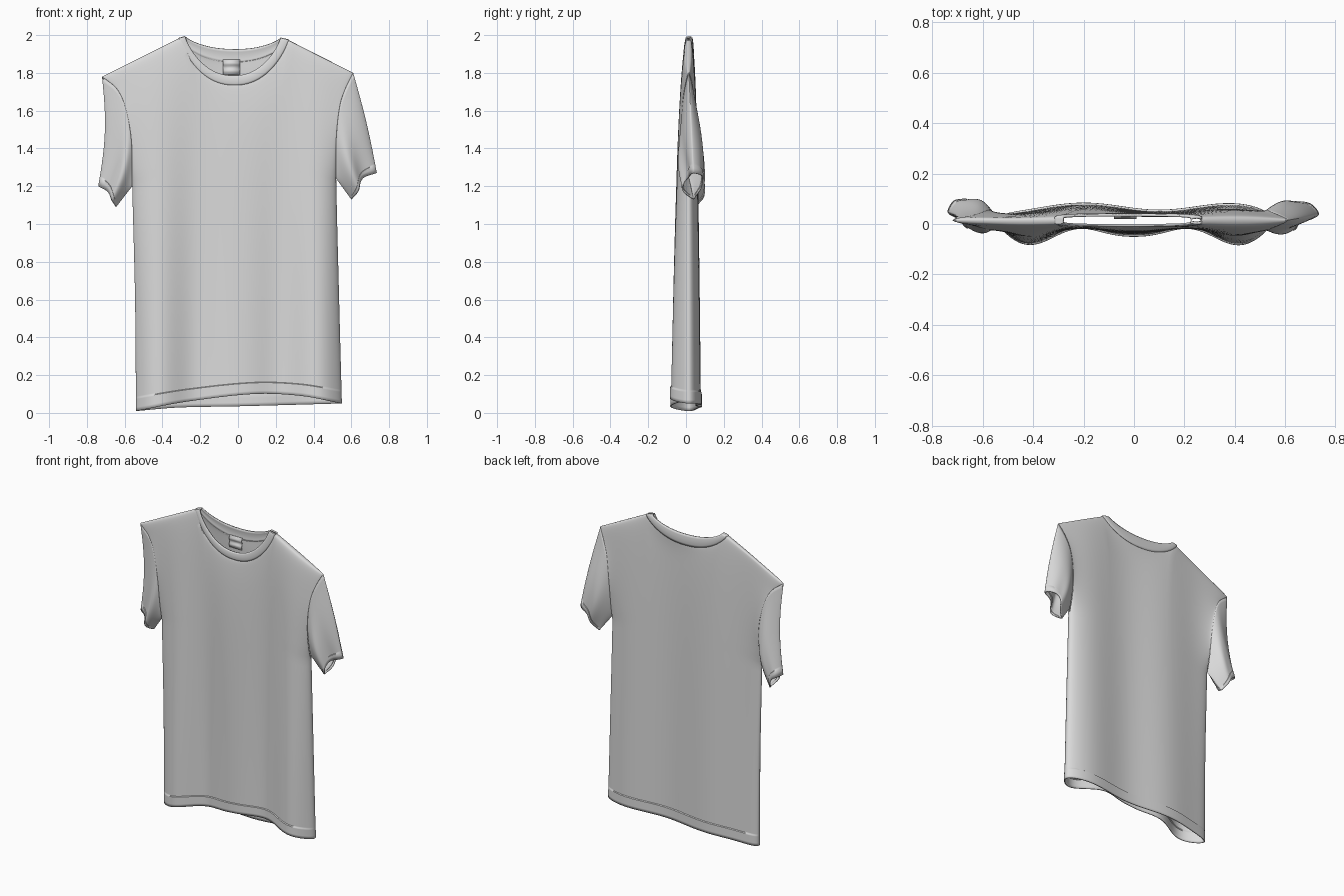
import bpy, bmesh, math

if "Cube" in bpy.data.objects:
    bpy.data.objects.remove(bpy.data.objects["Cube"], do_unlink=True)

cloth = bpy.data.materials.new("light_grey_cloth")
cloth.use_nodes = True
GREY = (0.7, 0.7, 0.7, 1)
cloth.diffuse_color = GREY
cloth.node_tree.nodes["Principled BSDF"].inputs["Base Color"].default_value = GREY

MID = 0.015            # depth of the side seams


def lerp(a, b, t):
    return a + (b - a) * t


def curve(points, t):
    """Smooth curve value at t through (t, value) points."""
    t = min(max(t, points[0][0]), points[-1][0])
    i = 0
    while i < len(points) - 2 and t > points[i + 1][0]:
        i += 1
    (t1, v1), (t2, v2) = points[i], points[i + 1]
    slope = (v2 - v1) / (t2 - t1)

    def tangent(k):
        if k == 0 or k == len(points) - 1:
            return slope
        (ta, va), (tb, vb) = points[k - 1], points[k + 1]
        return (vb - va) / (tb - ta)
    d, k = t2 - t1, (t - t1) / (t2 - t1)
    return ((2*k**3 - 3*k*k + 1) * v1 + (k**3 - 2*k*k + k) * d * tangent(i)
            + (3*k*k - 2*k**3) * v2 + (k**3 - k*k) * d * tangent(i + 1))


def make(name, grids, thickness):
    """Join grids of points into one welded, smooth cloth object."""
    bm = bmesh.new()
    for grid in grids:
        rows = [[bm.verts.new(p) for p in row] for row in grid]
        for a, b in zip(rows, rows[1:]):
            for j in range(len(a) - 1):
                bm.faces.new((a[j], a[j + 1], b[j + 1], b[j]))
    bmesh.ops.remove_doubles(bm, verts=bm.verts, dist=0.0004)
    bmesh.ops.recalc_face_normals(bm, faces=bm.faces)
    mesh = bpy.data.meshes.new(name)
    bm.to_mesh(mesh)
    bm.free()
    mesh.materials.append(cloth)
    ob = bpy.data.objects.new(name, mesh)
    bpy.context.collection.objects.link(ob)
    bpy.ops.object.select_all(action="DESELECT")
    ob.select_set(True)
    bpy.context.view_layer.objects.active = ob
    bpy.ops.object.shade_smooth_by_angle(angle=math.radians(50))
    solid = ob.modifiers.new("thickness", "SOLIDIFY")
    solid.thickness = thickness
    solid.offset = -1
    return ob


# Outline: side and armhole seams as x over height
RIGHT = [(0, -0.54), (0.6, -0.545), (1.2, -0.56), (1.45, -0.565),
         (1.63, -0.6), (1.72, -0.645), (1.78, -0.72)]
LEFT = [(0, 0.55), (0.6, 0.535), (1.24, 0.52), (1.45, 0.52),
        (1.63, 0.54), (1.72, 0.57), (1.8, 0.61)]
HEM_FRONT = [(-1, 0.01), (-0.5, 0.06), (0.15, 0.1), (0.6, 0.09), (1, 0.05)]
HEM_BACK = [(-1, 0.01), (-0.6, 0.028), (0, 0.035), (1, 0.05)]
NECK_R, NECK_L = -0.31, 0.265


def scoop(n):
    return max(0, 1 - abs(n) ** 2.2) ** 0.8


def neck_n(x):
    return lerp(-1, 1, (x - NECK_R) / (NECK_L - NECK_R))


def top_z(x, front):
    if x <= NECK_R:
        return lerp(1.78, 1.985, (x + 0.72) / (NECK_R + 0.72))
    if x >= NECK_L:
        return lerp(1.975, 1.8, (x - NECK_L) / (0.61 - NECK_L))
    n = neck_n(x)
    return lerp(1.985, 1.975, (n + 1) / 2) - (0.24 if front else 0.12) * scoop(n)


def armhole_half(v):
    """Half opening of the side seam: closed below the underarm."""
    t = (v - 0.68) / 0.32
    return 0.04 * max(0, math.sin(math.pi * t)) ** 0.7 if 0 < t < 1 else 0


def panel_point(u, v, front):
    top = lerp(1.78, 1.8, (u + 1) / 2)
    side = v * top
    x = lerp(curve(RIGHT, v * 1.78), curve(LEFT, v * 1.8), (u + 1) / 2)
    top_x = lerp(-0.72, 0.61, (u + 1) / 2)
    z = (side + (top_z(top_x, front) - top) * v ** 3
         + curve(HEM_FRONT if front else HEM_BACK, u) * (1 - v) ** 3)
    # Long soft folds running down the cloth
    if front:
        depth = (0.065 + 0.035 * math.cos(math.tau * x / 0.43)
                 - 0.04 * math.exp(-(x / 0.12) ** 2))
        depth = lerp(depth, 0.075, v * v * 0.8)
    else:
        depth = 0.05 + 0.014 * math.cos(math.tau * (x + 0.2) / 0.6)
    edge = armhole_half(v)
    round_off = math.sqrt(max(0, 1 - abs(u) ** 8))
    half = edge + (depth * (1 - v) ** 0.25 - edge) * round_off
    n = neck_n(top_x)
    if abs(n) < 1:
        half = math.hypot(half, 0.02 * (1 - n * n) ** 0.15 * v ** 20)
    if side < 0.071:                       # raised hem band
        half += 0.006 * round_off
    return (x, MID - half if front else MID + half, z)


# Body: front and back panels
cols = [math.sin(math.pi / 2 * (i / 40 - 1)) for i in range(81)]
for neck_x in (NECK_R, NECK_L):
    u = (neck_x + 0.055) / 0.665
    k = min(range(len(cols)), key=lambda i: abs(cols[i] - u))
    cols[k] = u
hem_rows = [h / 1.79 for h in (0, 0.02, 0.045, 0.064, 0.07, 0.074, 0.08)]
body_rows = hem_rows + [lerp(hem_rows[-1], 1, 1 - (1 - i / 56) ** 1.7) for i in range(1, 57)]
make("shirt_body", [[[panel_point(u, v, front) for u in cols] for v in body_rows]
                    for front in (True, False)], 0.006)


# Sleeves: flattened tubes from the armhole to the cuff
def sleeve(name, seam, tip_z, under_z, cuff, bend, back_shift):
    cuff_x = [(t, x) for t, x, z in cuff]
    cuff_z = [(t, z) for t, x, z in cuff]

    def point(s, t, sign):
        az = lerp(tip_z, under_z, t)
        x = lerp(curve(seam, az), curve(cuff_x, t), s)
        z = lerp(az, curve(cuff_z, t), s)
        x += bend * (1 - t) * math.sin(math.pi * s)
        flat = max(0, math.sin(math.pi * t)) ** 0.7
        half = (0.04 + 0.022 * math.sin(math.pi * s) + 0.004 * s) * flat
        half *= 1 + 0.15 * s * math.cos(3 * math.pi * t)
        if s > 0.915:                      # raised cuff band
            half += 0.005 * flat
        fold = 0.012 * s * math.sin(math.tau * t)
        return (x, MID + back_shift * s + fold + sign * half, z)

    steps = [i / 20 * 0.9 for i in range(21)] + [0.913, 0.918, 0.95, 1]
    across = [(1 - math.cos(math.pi * i / 28)) / 2 for i in range(29)]
    make(name, [[[point(s, t, sign) for t in across] for s in steps]
                for sign in (-1, 1)], 0.006)


sleeve("right_sleeve", RIGHT, 1.78, 1.2,
       [(0, -0.74, 1.2), (0.4, -0.69, 1.17), (0.75, -0.665, 1.12), (1, -0.645, 1.09)],
       0.025, 0.035)
sleeve("left_sleeve", LEFT, 1.8, 1.24,
       [(0, 0.735, 1.27), (0.4, 0.66, 1.24), (0.75, 0.635, 1.17), (1, 0.6, 1.13)],
       0.008, 0.025)


# Collar: ribbed band following the neckline
def collar_point(a, w):
    n, front = math.cos(a), math.sin(a) < 0
    x = lerp(lerp(-0.315, 0.27, (n + 1) / 2), lerp(-0.28, 0.225, (n + 1) / 2), w)
    peak = lerp(1.985, 1.995, w) - 0.004 * (n + 1)
    drop = lerp(0.248, 0.205, w) if front else lerp(0.128, 0.065, w)
    half = 0.021 * abs(math.sin(a)) ** 0.3 + 0.007 * math.sin(math.pi * lerp(0.2, 0.9, w))
    return (x, MID + (-half if front else half), peak - drop * scoop(n))


ring = [math.tau * i / 120 for i in range(121)]
make("collar", [[[collar_point(a, w / 5) for a in ring] for w in range(6)]], 0.008)

# Neck label: small rippled tag hanging inside the back of the collar
tag = [[(x, 0.024 + 0.004 * math.cos(i * math.pi / 3), 1.79 + 0.08 * i / 12)
        for x in (-0.08, -0.035, 0.01)] for i in range(13)]
make("neck_label", [tag], 0.004)
